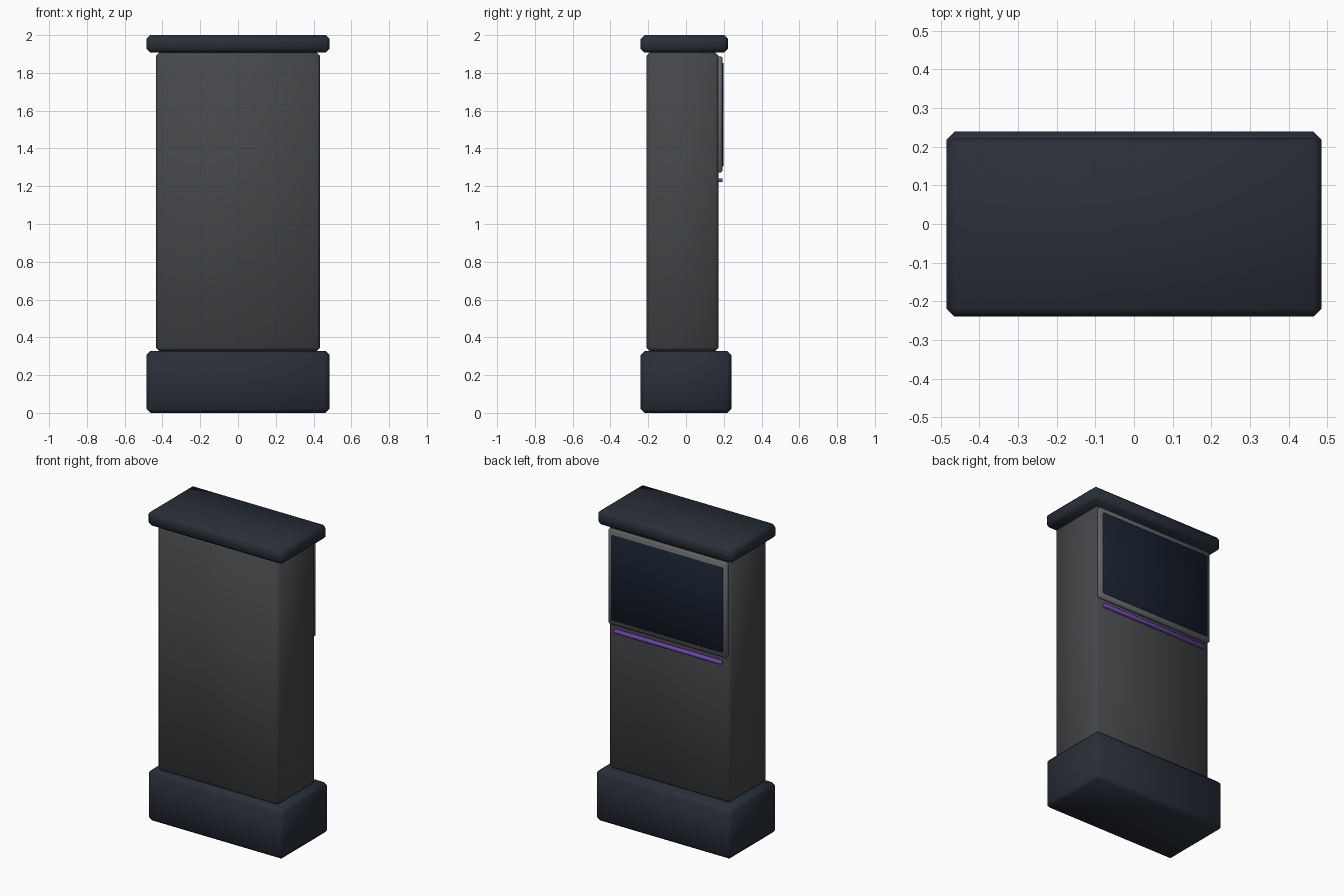
import bpy, bmesh, math

if "Cube" in bpy.data.objects:
    bpy.data.objects.remove(bpy.data.objects["Cube"])


def material(name, rgb):
    m = bpy.data.materials.new(name)
    m.diffuse_color = (*rgb, 1)
    m.use_nodes = True
    m.node_tree.nodes["Principled BSDF"].inputs["Base Color"].default_value = m.diffuse_color
    return m


navy = material("navy", (0.022, 0.028, 0.04))
charcoal = material("charcoal", (0.06, 0.062, 0.067))
grey = material("bezel_grey", (0.12, 0.125, 0.13))
glass = material("dark_glass", (0.008, 0.014, 0.027))
violet = material("violet", (0.16, 0.06, 0.45))


def block(name, x, y, z, mat, chamfer):
    """Chamfered box, symmetric in x (half width x), y and z given as (min, max)."""
    bm = bmesh.new()
    bmesh.ops.create_cube(bm, size=1)
    for v in bm.verts:
        v.co.x *= 2 * x
        v.co.y = y[0] + (v.co.y + 0.5) * (y[1] - y[0])
        v.co.z = z[0] + (v.co.z + 0.5) * (z[1] - z[0])
    bmesh.ops.bevel(bm, geom=bm.edges[:], offset=chamfer, segments=1,
                    profile=0.5, affect='EDGES')
    mesh = bpy.data.meshes.new(name)
    bm.to_mesh(mesh)
    bm.free()
    mesh.materials.append(mat)
    ob = bpy.data.objects.new(name, mesh)
    bpy.context.collection.objects.link(ob)
    bpy.context.view_layer.objects.active = ob
    ob.select_set(True)
    bpy.ops.object.shade_smooth_by_angle(angle=math.radians(60))
    ob.select_set(False)
    return ob


# Cabinet: plinth, body and overhanging cap
block("plinth", 0.485, (-0.24, 0.24), (0, 0.328), navy, 0.022)
block("cabinet_body", 0.435, (-0.21, 0.173), (0.328, 1.908), charcoal, 0.018)
block("top_cap", 0.485, (-0.24, 0.222), (1.908, 2.0), navy, 0.02)

# Display on the back face
block("screen_bezel", 0.425, (0.165, 0.193), (1.273, 1.888), grey, 0.008)
block("screen", 0.4, (0.18, 0.199), (1.305, 1.853), glass, 0.003)

# Light strip under the display
block("light_strip", 0.385, (0.165, 0.194), (1.222, 1.242), violet, 0.003)
